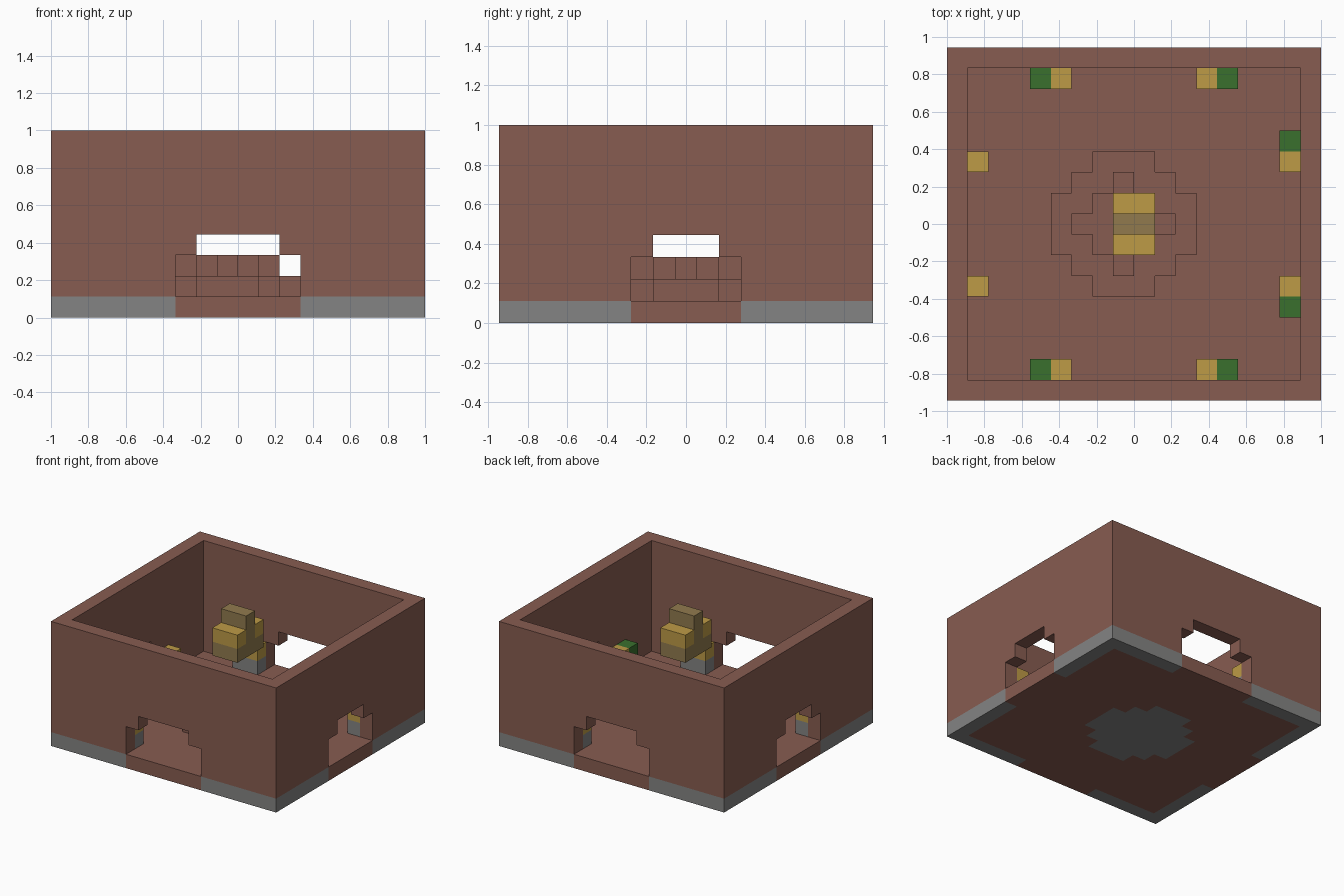
import bpy, bmesh

U = 1 / 9  # one block

cube = bpy.data.objects.get("Cube")
if cube:
    bpy.data.objects.remove(cube, do_unlink=True)


def material(name, rgb):
    m = bpy.data.materials.new(name)
    m.use_nodes = True
    m.diffuse_color = (*rgb, 1)
    m.node_tree.nodes["Principled BSDF"].inputs["Base Color"].default_value = (*rgb, 1)
    return m


BRICK = material("red brown brick", (0.242, 0.107, 0.082))
STONE = material("grey stone", (0.231, 0.231, 0.227))
GOLD = material("gold", (0.509, 0.328, 0.061))
TAN = material("dull tan", (0.283, 0.195, 0.076))
GREEN = material("leaf green", (0.042, 0.162, 0.027))


def finish(bm, name, *mats):
    bmesh.ops.recalc_face_normals(bm, faces=bm.faces)
    bmesh.ops.scale(bm, vec=(U, U, U), verts=bm.verts)
    mesh = bpy.data.meshes.new(name)
    bm.to_mesh(mesh)
    bm.free()
    for m in mats:
        mesh.materials.append(m)
    obj = bpy.data.objects.new(name, mesh)
    bpy.context.scene.collection.objects.link(obj)
    return obj


def prism(name, points, direction, mat):
    """Extrude a flat outline along a direction, in block units."""
    bm = bmesh.new()
    face = bm.faces.new([bm.verts.new(p) for p in points])
    out = bmesh.ops.extrude_face_region(bm, geom=[face])
    verts = [g for g in out["geom"] if isinstance(g, bmesh.types.BMVert)]
    bmesh.ops.translate(bm, vec=direction, verts=verts)
    return finish(bm, name, mat)


def box(name, x, y, z, mat):
    pts = [(x[0], y[0], z[0]), (x[1], y[0], z[0]), (x[1], y[1], z[0]), (x[0], y[1], z[0])]
    return prism(name, pts, (0, 0, z[1] - z[0]), mat)


# Floor slab: stone rim broken at the doorways, stone patch below the mound
bm = bmesh.new()
bmesh.ops.create_grid(bm, x_segments=18, y_segments=17, size=1)
bmesh.ops.scale(bm, vec=(9, 8.5, 1), verts=bm.verts)
out = bmesh.ops.extrude_face_region(bm, geom=bm.faces[:])
top = [g for g in out["geom"] if isinstance(g, bmesh.types.BMVert)]
bmesh.ops.translate(bm, vec=(0, 0, 1), verts=top)
for f in bm.faces:
    c = f.calc_center_median()
    ax, ay = abs(c.x), abs(c.y)
    rim = (ay > 7.4 and ax > 3) or (ax > 8.4 and ay > 2.5)
    mx = abs(c.x + 0.5)
    patch = max(mx, ay) < 3.5 and mx + ay < 4.5
    f.material_index = int(c.z < 0.9 and (rim or (c.z < 0.1 and patch)))
finish(bm, "floor", BRICK, STONE)


# Walls with a stepped doorway in each
def wall_profile(half, door):
    right = [(half, 9), (half, 1), (door, 1), (door, 3), (door - 1, 3), (door - 1, 4)]
    return right + [(-a, z) for a, z in reversed(right)]


for name, y in (("front_wall", -8.5), ("back_wall", 7.5)):
    prism(name, [(a, y, z) for a, z in wall_profile(9, 3)], (0, 1, 0), BRICK)
for name, x in (("right_wall", -9), ("left_wall", 8)):
    prism(name, [(x, a, z) for a, z in wall_profile(7.5, 2.5)], (1, 0, 0), BRICK)

# Stepped round mound
quarter = [(3.5, 1.5), (2.5, 1.5), (2.5, 2.5), (1.5, 2.5), (1.5, 3.5)]
for name, z, cut in (("mound_lower", 1, 0), ("mound_upper", 2, 1)):
    q = [(x - cut, y - cut) for x, y in quarter]
    ring = (q + [(-x, y) for x, y in reversed(q)]
            + [(-x, -y) for x, y in q] + [(x, -y) for x, y in reversed(q)])
    prism(name, [(x - 0.5, y, z) for x, y in ring], (0, 0, 1), BRICK)

# Floating centrepiece
box("centre_block", (-1, 1), (-0.5, 0.5), (6, 9), TAN)
for side, y in (("front", -1.5), ("back", 0.5)):
    box(f"centre_{side}_base", (-1, 1), (y, y + 1), (6, 7), TAN)
    box(f"centre_{side}_cap", (-1, 1), (y, y + 1), (7, 8), GOLD)


# Pedestals beside the doorways, topped with gold or green blocks
def pedestal(name, x, y, mat):
    box(name + "_base", (x - 0.5, x + 0.5), (y - 0.5, y + 0.5), (1, 2), STONE)
    box(name + "_top", (x - 0.5, x + 0.5), (y - 0.5, y + 0.5), (2, 3), mat)


for sy, end in ((-1, "front"), (1, "back")):
    for sx, side in ((-1, "right"), (1, "left")):
        pedestal(f"{end}_{side}_gold", sx * 3.5, sy * 7, GOLD)
        pedestal(f"{end}_{side}_green", sx * 4.5, sy * 7, GREEN)
        pedestal(f"{side}_wall_{end}_gold", sx * 7.5, sy * 3, GOLD)
    pedestal(f"left_wall_{end}_green", 7.5, sy * 4, GREEN)
